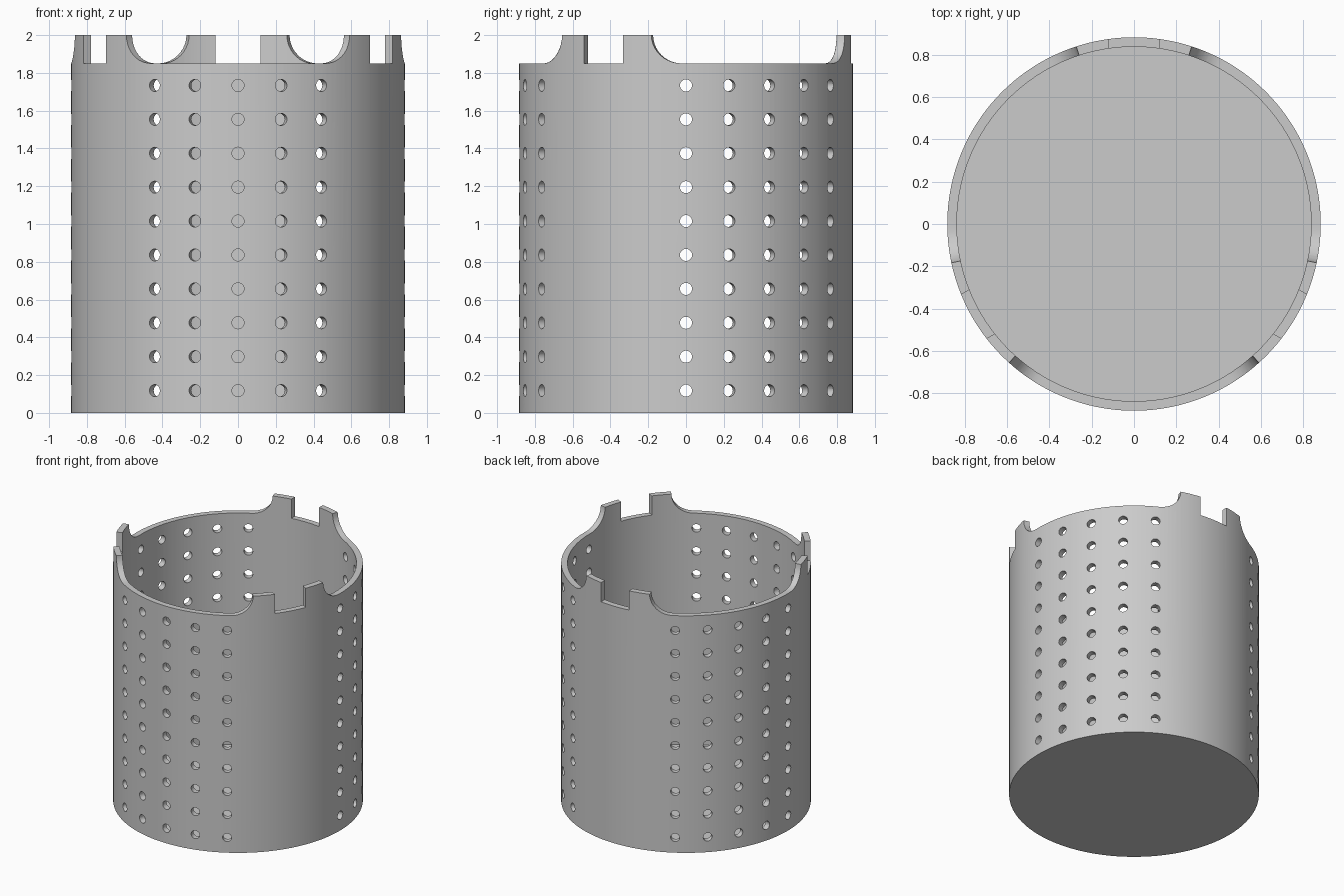
import bpy, bmesh
from math import radians, sin, cos, pi
from mathutils import Matrix, Vector

OUTER, INNER, HEIGHT, RIM, FLOOR = 0.883, 0.838, 2.0, 1.85, 0.045
CUT_IN, CUT_OUT = 0.7, 1.0
TAB_HALF, FILLET = 18, 10.5       # degrees
STEPS = 10

cube = bpy.data.objects.get("Cube")
if cube:
    bpy.data.objects.remove(cube, do_unlink=True)

grey = bpy.data.materials.new("plain grey")
grey.use_nodes = True
grey.diffuse_color = (0.6, 0.6, 0.6, 1)
grey.node_tree.nodes["Principled BSDF"].inputs["Base Color"].default_value = (0.6, 0.6, 0.6, 1)


def make_object(name, bm):
    bmesh.ops.recalc_face_normals(bm, faces=bm.faces)
    mesh = bpy.data.meshes.new(name)
    bm.to_mesh(mesh)
    bm.free()
    mesh.materials.append(grey)
    obj = bpy.data.objects.new(name, mesh)
    bpy.context.collection.objects.link(obj)
    return obj


def turn(degrees):
    return Matrix.Rotation(radians(degrees), 4, "Z")


def add_hole(bm, angle, z):
    """Radial round hole cutter."""
    place = turn(angle) @ Matrix.Translation(((CUT_IN + CUT_OUT) / 2, 0, z))
    bmesh.ops.create_cone(bm, cap_ends=True, segments=24, radius1=0.032, radius2=0.032,
                          depth=CUT_OUT - CUT_IN,
                          matrix=place @ Matrix.Rotation(pi / 2, 4, "Y"))


def add_slot(bm, angle):
    """Square slot cutter in the middle of a tab."""
    place = turn(angle) @ Matrix.Translation(((CUT_IN + CUT_OUT) / 2, 0, RIM + 0.15))
    size = Matrix.Diagonal((CUT_OUT - CUT_IN, 0.24, 0.3, 1))
    bmesh.ops.create_cube(bm, size=1, matrix=place @ size)


def add_notch(bm, start):
    """Wide rim cutter with a rounded rise at each end."""
    span = 120 - 2 * TAB_HALF
    rise = HEIGHT - RIM
    curve = [(FILLET * (1 - cos(pi / 2 * i / STEPS)), HEIGHT - rise * sin(pi / 2 * i / STEPS))
             for i in range(STEPS + 1)]
    flat = span - 2 * FILLET
    middle = [(FILLET + flat * i / 20, RIM) for i in range(1, 20)]
    path = curve + middle + [(span - a, z) for a, z in reversed(curve)]
    rings = []
    for a, z in path:
        m = turn(start + a)
        corners = ((CUT_IN, z), (CUT_OUT, z), (CUT_OUT, 2.1), (CUT_IN, 2.1))
        rings.append([bm.verts.new(m @ Vector((r, 0, h))) for r, h in corners])
    for a, b in zip(rings, rings[1:]):
        for i in range(4):
            j = (i + 1) % 4
            bm.faces.new((a[i], a[j], b[j], b[i]))
    bm.faces.new(rings[0])
    bm.faces.new(rings[-1])


# Cup: lathed wall and floor
bm = bmesh.new()
profile = [(0, 0), (OUTER, 0), (OUTER, HEIGHT), (INNER, HEIGHT), (INNER, FLOOR), (0, FLOOR)]
verts = [bm.verts.new((r, 0, z)) for r, z in profile]
edges = [bm.edges.new(pair) for pair in zip(verts, verts[1:])]
bmesh.ops.spin(bm, geom=verts + edges, cent=(0, 0, 0), axis=(0, 0, 1),
               angle=2 * pi, steps=180)
bmesh.ops.remove_doubles(bm, verts=bm.verts, dist=0.0005)
cup = make_object("perforated_cup", bm)

# Cutters: three-fold pattern of tabs, notches and hole panels
bm = bmesh.new()
for tab in (90, 210, 330):
    add_slot(bm, tab)
    add_notch(bm, tab + TAB_HALF)
    for column in range(5):
        for row in range(10):
            add_hole(bm, tab + 30 + 15 * column, 0.118 + 0.1795 * row)
cutter = make_object("cutter", bm)
cutter.hide_render = True

cut = cup.modifiers.new("cut", "BOOLEAN")
cut.operation = "DIFFERENCE"
cut.solver = "EXACT"
cut.object = cutter

bpy.ops.object.select_all(action="DESELECT")
cup.select_set(True)
bpy.context.view_layer.objects.active = cup
bpy.ops.object.modifier_apply(modifier="cut")
bpy.data.objects.remove(cutter, do_unlink=True)
bpy.ops.object.shade_smooth_by_angle(angle=radians(30))
